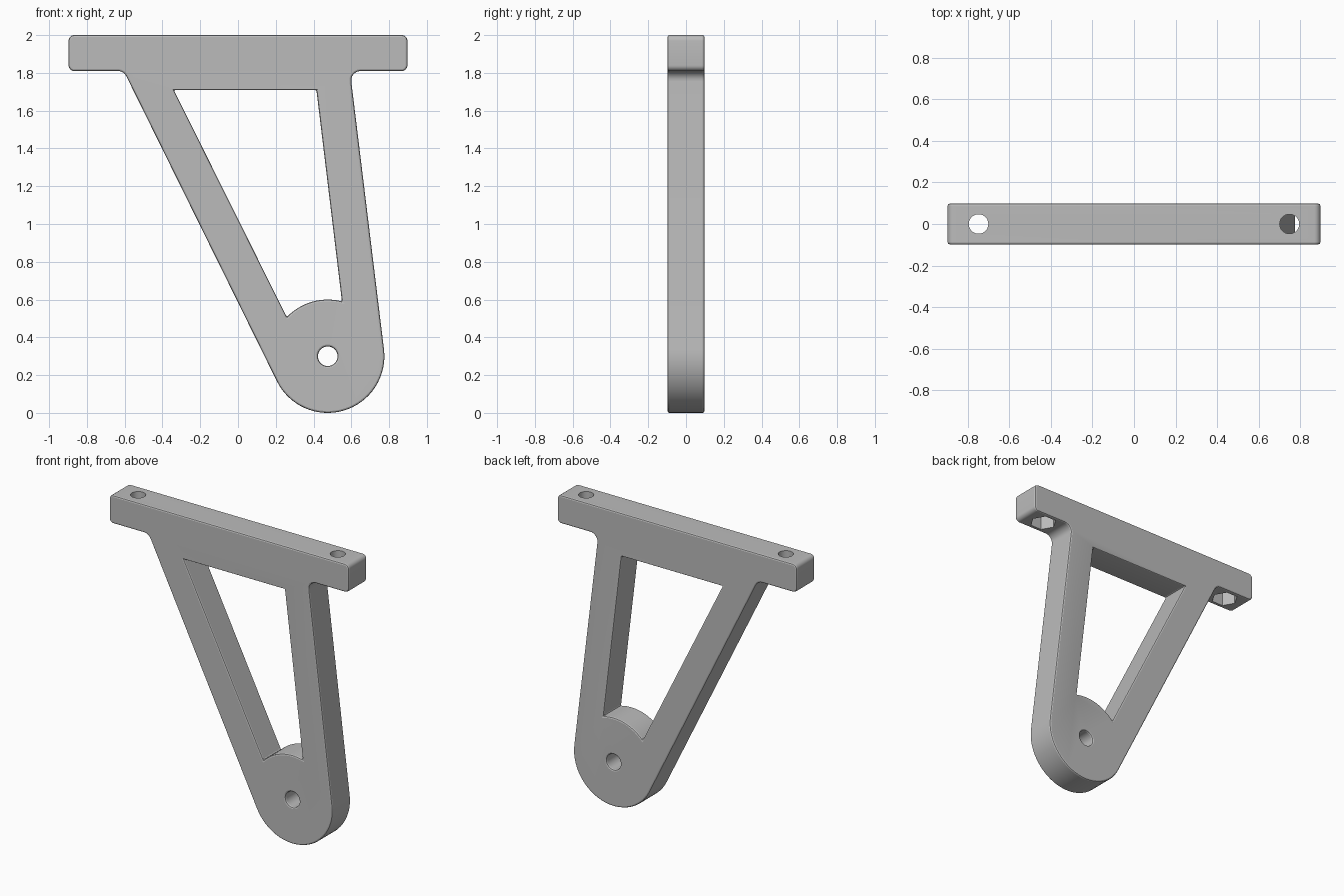
import bpy, bmesh, math
from mathutils import Vector

cube = bpy.data.objects.get("Cube")
if cube:
    bpy.data.objects.remove(cube, do_unlink=True)

HALF = 0.098                       # half thickness
HUB, HUB_R = Vector((0.475, 0.30)), 0.30
BAR_X, BAR_Z, TOP = 0.897, 1.81, 2.0

grey = bpy.data.materials.new("plain grey")
grey.use_nodes = True
grey.diffuse_color = (0.5, 0.5, 0.5, 1)
grey.node_tree.nodes["Principled BSDF"].inputs["Base Color"].default_value = (0.5, 0.5, 0.5, 1)


def arc(centre, radius, start, end, n):
    angles = [start + (end - start) * i / n for i in range(n + 1)]
    return [centre + radius * Vector((math.cos(a), math.sin(a))) for a in angles]


def rounded(prev, corner, nxt, radius, n=6):
    """Arc that replaces one corner of a profile."""
    a, b = (prev - corner).normalized(), (nxt - corner).normalized()
    half = a.angle(b) / 2
    centre = corner + (a + b).normalized() * radius / math.sin(half)
    p, q = (corner + v * radius / math.tan(half) - centre for v in (a, b))
    start, end = math.atan2(p.y, p.x), math.atan2(q.y, q.x)
    sweep = (end - start + math.pi) % (2 * math.pi) - math.pi
    return arc(centre, radius, start, start + sweep, n)


def tangent_angle(point, side):
    d = point - HUB
    return math.atan2(d.y, d.x) + side * math.acos(HUB_R / d.length)


def prism(name, profile, half):
    """Extrude an x-z profile along y."""
    bm = bmesh.new()
    face = bm.faces.new([bm.verts.new((p.x, -half, p.y)) for p in profile])
    new = bmesh.ops.extrude_face_region(bm, geom=[face])["geom"]
    bmesh.ops.translate(bm, vec=(0, 2 * half, 0),
                        verts=[g for g in new if isinstance(g, bmesh.types.BMVert)])
    bmesh.ops.recalc_face_normals(bm, faces=bm.faces)
    mesh = bpy.data.meshes.new(name)
    bm.to_mesh(mesh)
    bm.free()
    mesh.materials.append(grey)
    obj = bpy.data.objects.new(name, mesh)
    bpy.context.collection.objects.link(obj)
    return obj


def upright(name, x, radius, sides, z0, z1):
    bpy.ops.mesh.primitive_cylinder_add(vertices=sides, radius=radius, depth=z1 - z0,
                                        location=(x, 0, (z0 + z1) / 2))
    obj = bpy.context.object
    obj.name = name
    obj.data.materials.append(grey)
    if sides == 6:                 # nut corners point along the bar
        obj.rotation_euler.z = math.pi / 2
    return obj


# Outline: mounting bar, two legs and the round hub
left_root, right_root = Vector((-0.605, BAR_Z)), Vector((0.593, BAR_Z))
bar = [Vector(c) for c in ((BAR_X, BAR_Z), (BAR_X, TOP), (-BAR_X, TOP), (-BAR_X, BAR_Z))]
a_left = tangent_angle(left_root, 1)
a_right = tangent_angle(right_root, -1)
hub_arc = arc(HUB, HUB_R, a_left, a_right + 2 * math.pi, 32)
loop = [right_root] + bar + [left_root]
ring = [hub_arc[-1]] + loop + [hub_arc[0]]
outline = list(hub_arc)
for i, corner in enumerate(loop):
    radius = 0.05 if corner in (left_root, right_root) else 0.03
    outline += rounded(ring[i], corner, ring[i + 2], radius)
bracket = prism("bracket", outline, HALF)

# Window between the legs, its lower side following the hub
window = [Vector((-0.34, 1.71)), Vector((0.415, 1.71))]
window += arc(HUB, HUB_R, math.radians(75.5), math.radians(136.3), 14)
cutters = [prism("window_cutter", window, 0.3),
           prism("pivot_hole_cutter", arc(HUB, 0.052, 0, 2 * math.pi, 32)[:-1], 0.3)]


def cut(cutter):
    mod = bracket.modifiers.new(cutter.name, "BOOLEAN")
    mod.operation, mod.solver, mod.object = "DIFFERENCE", "EXACT", cutter
    cutter.hide_render = True


for c in cutters:
    cut(c)

# Softened rims
bevel = bracket.modifiers.new("rim", "BEVEL")
bevel.width, bevel.segments = 0.01, 2
bevel.limit_method, bevel.angle_limit = "ANGLE", math.radians(50)
bevel.use_clamp_overlap = False

# Bolt holes with hexagonal nut pockets below
for x in (-0.748, 0.748):
    cutters.append(upright("bolt_hole_cutter", x, 0.047, 32, 1.7, 2.1))
    cutters.append(upright("nut_pocket_cutter", x, 0.083, 6, 1.7, BAR_Z + 0.09))
for c in cutters[2:]:
    cut(c)

# Apply everything, drop the cutters and shade
bpy.ops.object.select_all(action="DESELECT")
bracket.select_set(True)
bpy.context.view_layer.objects.active = bracket
for mod in list(bracket.modifiers):
    bpy.ops.object.modifier_apply(modifier=mod.name)
for c in cutters:
    bpy.data.objects.remove(c, do_unlink=True)
bpy.ops.object.shade_smooth_by_angle(angle=math.radians(20))
